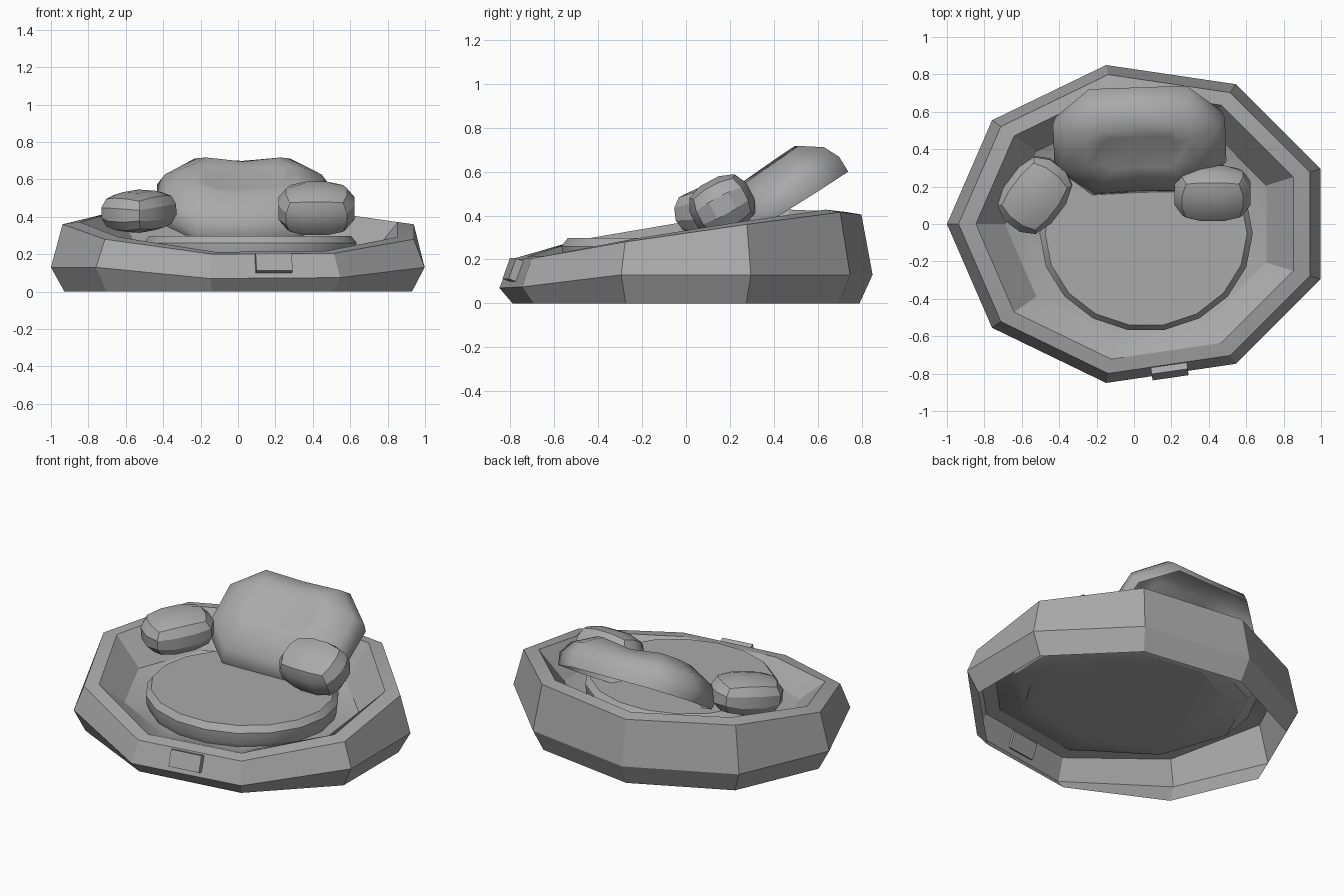
import bpy, bmesh, math
from mathutils import Matrix, Vector

if "Cube" in bpy.data.objects:
    bpy.data.objects.remove(bpy.data.objects["Cube"])

grey = bpy.data.materials.new("dark_grey")
grey.diffuse_color = (.4, .4, .4, 1)
grey.use_nodes = True
grey.node_tree.nodes["Principled BSDF"].inputs["Base Color"].default_value = grey.diffuse_color


def make_object(name, bm, smooth=None):
    bmesh.ops.recalc_face_normals(bm, faces=bm.faces)
    me = bpy.data.meshes.new(name)
    bm.to_mesh(me)
    bm.free()
    me.materials.append(grey)
    ob = bpy.data.objects.new(name, me)
    bpy.context.collection.objects.link(ob)
    if smooth:
        bpy.ops.object.select_all(action='DESELECT')
        ob.select_set(True)
        bpy.context.view_layer.objects.active = ob
        bpy.ops.object.shade_smooth_by_angle(angle=math.radians(smooth))
    return ob


def loft(name, rings, smooth=None):
    """Skin a stack of closed rings with equal point counts and cap the last."""
    bm = bmesh.new()
    loops = [[bm.verts.new(p) for p in r] for r in rings]
    n = len(loops[0])
    for a, b in zip(loops, loops[1:]):
        for i in range(n):
            j = (i + 1) % n
            bm.faces.new((a[i], a[j], b[j], b[i]))
    bm.faces.new(loops[-1])
    return make_object(name, bm, smooth)


# Nine-sided sloping tub, open underneath
def nonagon(scale, heights):
    pts = []
    for k in range(9):
        a = math.radians(180 - 40 * k)
        pts.append((0.03 + 1.03 * scale * math.cos(a),
                    0.863 * scale * math.sin(a), heights[k]))
    return pts


rim = [.36, .415, .405, .415, .36, .28, .205, .20, .28]
belt = [.13] * 6 + [.075, .07, .13]
slope = [.20, .21, .21, .21, .20, .18, .165, .165, .18]
loft("tub", [nonagon(.93, [0] * 9), nonagon(1, belt), nonagon(.94, rim),
             nonagon(.85, [z + .012 for z in rim]),
             nonagon(.70, slope), nonagon(.60, [.165] * 9)], smooth=25)


# Slightly oval seat pad
def oval(r, z):
    return [(0.065 + r * math.cos(math.tau * i / 18),
             -0.05 + r * .92 * math.sin(math.tau * i / 18), z) for i in range(18)]


loft("seat_pad", [oval(.55, .167), oval(.565, .20), oval(.57, .26),
                  oval(.54, .297)], smooth=25)

# Back cushion: hollow padded shell leaning backwards, scooped in the middle
origin = Vector((0.02, .73, .60))
up = Vector((0, .85, .53))
out = Vector((0, -.53, .85))
turn = Matrix.Rotation(math.radians(2), 3, 'Z')


def cushion_ring(top, bottom, half, corner, n, dip=0):
    e, c = half - corner, corner * .9
    outline = [(0, top), (e, top), (half, top - c), (half, bottom + c * 1.1),
               (e * .95, bottom), (0, bottom)]
    outline += [(-u, v) for u, v in outline[4:0:-1]]
    ring = []
    for u, v in outline:
        t = (v + .64) / .64
        depth = n[0] + (n[1] - n[0]) * t - (dip if u == 0 else 0)
        ring.append(origin + turn @ (Vector((u, 0, 0)) + up * v + out * depth))
    return ring


loft("back_cushion", [
    cushion_ring(0, -.63, .445, .185, (0, 0)),
    cushion_ring(0, -.635, .46, .185, (.05, .08), .01),
    cushion_ring(-.035, -.58, .42, .165, (.12, .155), .015),
    cushion_ring(-.13, -.44, .28, .08, (.195, .225), .025),
    cushion_ring(-.19, -.39, .20, .04, (.178, .21), .005)], smooth=50)


# Side bolsters: cubes inflated towards a rounded-box shape
def bolster(name, loc, size, rot, power=2.8):
    bm = bmesh.new()
    bmesh.ops.create_cube(bm, size=2)
    bmesh.ops.subdivide_edges(bm, edges=bm.edges[:], cuts=2, use_grid_fill=True)
    for v in bm.verts:
        v.co /= sum(abs(c) ** power for c in v.co) ** (1 / power)
    place(bm, loc, [s / 2 for s in size], rot)
    return make_object(name, bm, 30)


def place(bm, loc, scale, rot):
    """Scale, pitch about x, roll about y, turn about z, then move."""
    bmesh.ops.scale(bm, vec=scale, verts=bm.verts)
    m = Matrix.Translation(loc)
    for angle, axis in zip(reversed(rot), 'ZYX'):
        m = m @ Matrix.Rotation(math.radians(angle), 4, axis)
    bmesh.ops.transform(bm, matrix=m, verts=bm.verts)


bolster("right_bolster", (.42, .165, .445), (.42, .30, .26), (28, 0, 0))
bolster("left_bolster", (-.53, .155, .43), (.33, .42, .22), (6, 3, -37))

# Front tag
bm = bmesh.new()
bmesh.ops.create_cube(bm, size=1)
place(bm, (.19, -.782, .15), (.195, .05, .10), (-20, 0, 8.2))
make_object("front_tag", bm)
